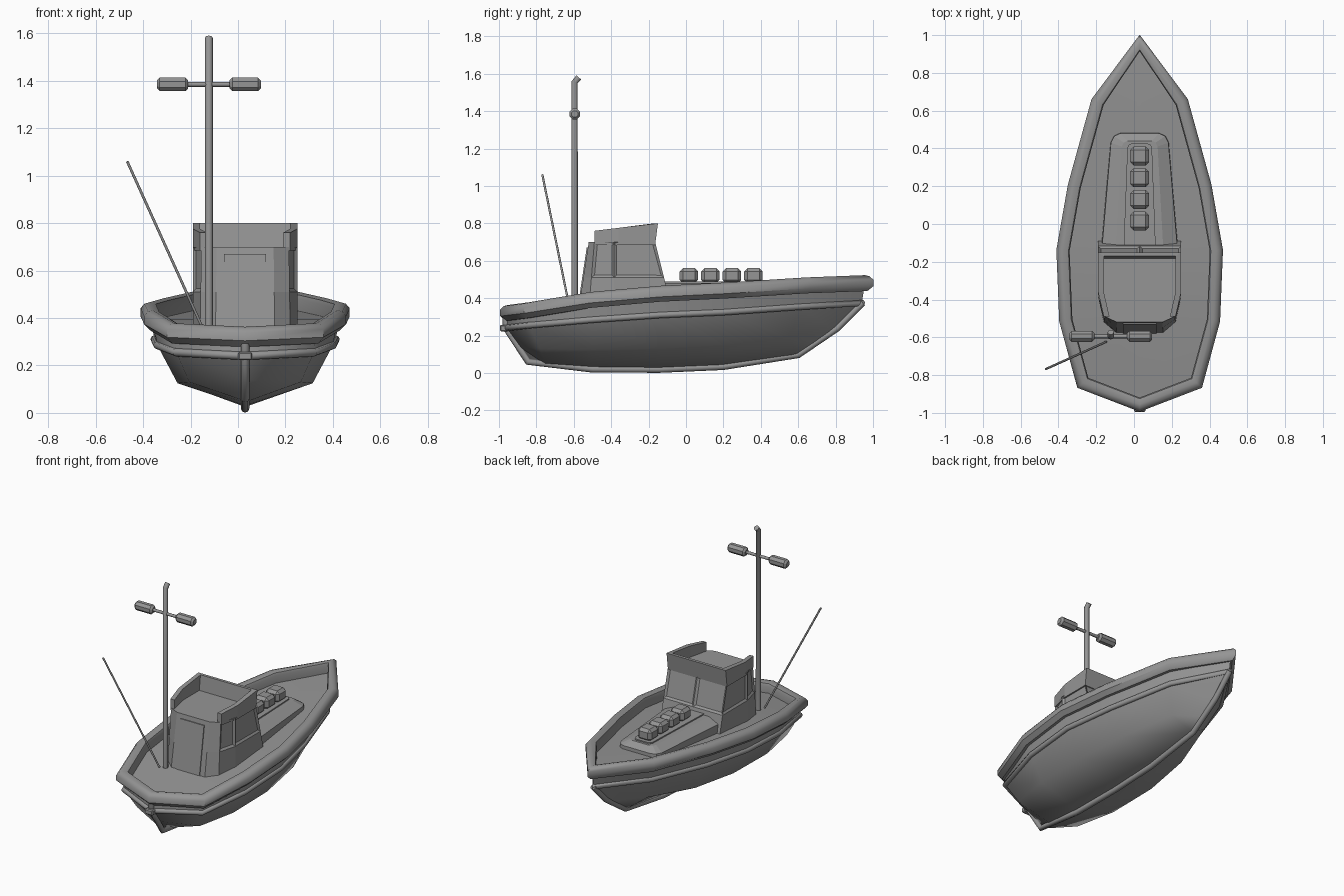
import bpy, bmesh, math
from mathutils import Vector, Matrix

if "Cube" in bpy.data.objects:
    bpy.data.objects.remove(bpy.data.objects["Cube"])

CX = 0.03  # hull centre line
grey = bpy.data.materials.new("plain grey")
grey.use_nodes = True
grey.diffuse_color = (0.3, 0.3, 0.3, 1)
grey.node_tree.nodes["Principled BSDF"].inputs["Base Color"].default_value = (0.3, 0.3, 0.3, 1)


def finish(name, bm, smooth=None):
    bmesh.ops.remove_doubles(bm, verts=bm.verts, dist=1e-4)
    bmesh.ops.recalc_face_normals(bm, faces=bm.faces)
    mesh = bpy.data.meshes.new(name)
    bm.to_mesh(mesh)
    bm.free()
    ob = bpy.data.objects.new(name, mesh)
    bpy.context.collection.objects.link(ob)
    mesh.materials.append(grey)
    if smooth:
        select(ob)
        bpy.ops.object.shade_smooth_by_angle(angle=math.radians(smooth))
    return ob


def select(ob):
    bpy.ops.object.select_all(action='DESELECT')
    ob.select_set(True)
    bpy.context.view_layer.objects.active = ob


def tube(name, points, radius, closed=False, sides=2):
    cu = bpy.data.curves.new(name, 'CURVE')
    cu.dimensions = '3D'
    cu.bevel_depth, cu.bevel_resolution, cu.use_fill_caps = radius, sides, True
    sp = cu.splines.new('POLY')
    sp.points.add(len(points) - 1)
    for p, co in zip(sp.points, points):
        p.co = (*co, 1)
    sp.use_cyclic_u = closed
    ob = bpy.data.objects.new(name, cu)
    bpy.context.collection.objects.link(ob)
    cu.materials.append(grey)
    select(ob)
    bpy.ops.object.convert(target='MESH')
    bpy.ops.object.shade_smooth_by_angle(angle=math.radians(50))


def ring(half):
    """Mirror (half width, y, z) points from stern to bow into a closed loop."""
    right = [Vector((CX + w, y, z)) for w, y, z in half]
    left = [Vector((CX - w, y, z)) for w, y, z in half[-2:0:-1]]
    return right + left


def loft(bm, rings, closed=True):
    rows = [[bm.verts.new(p) for p in r] for r in rings]
    n = len(rows[0])
    for a, b in zip(rows, rows[1:]):
        for i in range(n if closed else n - 1):
            j = (i + 1) % n
            bm.faces.new((a[i], a[j], b[j], b[i]))
    return rows


def box(name, lo, hi, bevel=0.0):
    bm = bmesh.new()
    lo, hi = Vector(lo), Vector(hi)
    bmesh.ops.create_cube(bm, size=1, matrix=Matrix.Translation((lo + hi) / 2) @ Matrix.Diagonal((*(hi - lo), 1)))
    if bevel:
        bmesh.ops.bevel(bm, geom=bm.edges[:], offset=bevel, segments=1, affect='EDGES')
    return finish(name, bm)


# Hull lines from stern to bow: half width, y, z
sheer = [(0, -.955, .32), (.30, -.84, .335), (.39, -.51, .39), (.405, -.14, .423),
         (.345, .20, .44), (.222, .645, .468), (0, .957, .48)]
waist = [(0, -.965, .24), (.29, -.84, .255), (.37, -.5, .285), (.382, -.14, .31),
         (.32, .2, .325), (.2, .62, .355), (0, .94, .375)]
chine = [(0, -.89, .14), (.235, -.78, .13), (.285, -.5, .125), (.285, -.14, .13),
         (.24, .2, .15), (.13, .55, .19), (0, .79, .225)]
keel_line = [(0, -.83, .05), (0, -.75, .045), (0, -.5, .03), (0, -.14, .025),
             (0, .2, .04), (0, .6, .095), (0, .7, .16)]

bm = bmesh.new()
loft(bm, [ring(r) for r in (sheer, waist)])
finish("bulwark", bm, 60)
bm = bmesh.new()
loft(bm, [ring(r) for r in (waist, chine, keel_line)])
bmesh.ops.dissolve_degenerate(bm, dist=1e-4, edges=bm.edges[:])
finish("hull", bm, 80)

# Deck as strips across the boat
bm = bmesh.new()
loft(bm, [[Vector((CX + s * w, y, z - .03)) for w, y, z in sheer] for s in (-1, 0, 1)], False)
finish("deck", bm, 30)

# Gunwale: rounded section swept round the sheer line
path = ring(sheer)
section = [(.036, -.016), (.036, .018), (.02, .037), (0, .043), (-.028, .036), (-.034, .02),
           (-.034, -.04), (.01, -.042)]
rows = []
for i, p in enumerate(path):
    d1 = (p - path[i - 1]).to_2d().normalized()
    d2 = (path[(i + 1) % len(path)] - p).to_2d().normalized()
    n1, n2 = Vector((d1.y, -d1.x)), Vector((d2.y, -d2.x))
    m = (n1 + n2).normalized()
    m *= min(1.25, 1 / m.dot(n1))
    rows.append([p + Vector((m.x * o, m.y * o, u)) for o, u in section])
bm = bmesh.new()
loft(bm, rows + [rows[0]])
finish("gunwale", bm, 42)

# Rub rail, keel bar and stern fitting
tube("rub_rail", ring(waist), .017, True)
keel = [(-.965, .33), (-.962, .24), (-.845, .06), (-.5, .02), (-.14, .019), (.2, .034), (.6, .097),
        (.81, .24), (.945, .375)]
tube("keel", [(CX, y, z) for y, z in keel], .018)
box("stern_fitting", (CX - .03, -.995, .222), (CX + .03, -.95, .257), .006)

# Wheelhouse: plan loops at three heights, windows inset in the upper band
low = [(0, -.075), (.22, -.075), (.22, -.385), (.19, -.52), (.125, -.575)]
high = [(0, -.165), (.22, -.165), (.22, -.385), (.185, -.49), (.12, -.52)]


def cabin_loop(z):
    t = (z - .34) / (.70 - .34)
    half = [(a[0] + (b[0] - a[0]) * t, a[1] + (b[1] - a[1]) * t) for a, b in zip(low, high)]
    return [Vector((CX + x, y, z)) for x, y in half] + [Vector((CX - x, y, z)) for x, y in half[:0:-1]]


bm = bmesh.new()
rows = loft(bm, [cabin_loop(z) for z in (.34, .51, .70)])
bm.faces.new(rows[-1])
bmesh.ops.recalc_face_normals(bm, faces=bm.faces)
panes = [f for f in bm.faces if f.calc_center_median().z > .55 and abs(f.normal.z) < .5 and f.normal.y > -.8]
bmesh.ops.inset_individual(bm, faces=panes, thickness=.02, depth=-.01)
finish("wheelhouse", bm)

# Door plate on the sloping back wall
bm = bmesh.new()
loft(bm, [[Vector((CX + x, y, z)) for x, y in ((-.088, b + .02), (-.088, b - .006), (.088, b - .006), (.088, b + .02))]
          for z, b in ((.35, -.573), (.67, -.525))])
bmesh.ops.holes_fill(bm, edges=bm.edges[:])
finish("door", bm)

# Raised roof screen, open at the back
bm = bmesh.new()
plan = [(.22, -.49, .76), (.22, -.36, .776), (.22, -.15, .80)]
outer = [(CX + s * w, y, z) for s, pts in ((1, plan), (-1, plan[::-1])) for w, y, z in pts]
rows = []
for x, y, z in outer:
    s = 1 if x > CX else -1
    front = y > -.2
    back = .03 if y < -.45 else 0
    foot = y - (.015 if front else 0)
    inset = .02 if front else 0
    xo = x - s * back
    rows.append([Vector((xo, foot, .685)), Vector((xo, y, z)), Vector((xo - s * .03, y - inset, z)),
                 Vector((xo - s * .03, foot - inset, .685))])
rows = loft(bm, rows)
bm.faces.new(rows[0])
bm.faces.new(rows[-1])
finish("roof_screen", bm)

# Trunk cabin with sloping upper face
def trunk_loop(w0, w1, y1, z, r):
    half = [(w0, -.13), (w1, y1 - r), (w1 - r * .35, y1 - r * .3), (w1 - r, y1)]
    return [Vector((CX + w, y, z)) for w, y in half] + [Vector((CX - w, y, z)) for w, y in half[::-1]]


bm = bmesh.new()
rows = loft(bm, [trunk_loop(.205, .158, .485, .36, .05), trunk_loop(.2, .152, .48, .45, .05),
                 trunk_loop(.125, .095, .44, .48, .03)])
bm.faces.new(rows[-1])
finish("trunk", bm)
bm = bmesh.new()
rows = loft(bm, [trunk_loop(.085, .065, .425, z, .02) for z in (.475, .488)])
bm.faces.new(rows[-1])
finish("trunk_plate", bm)

# Row of chamfered deck boxes
for i in range(4):
    y = .015 + i * .115
    box(f"deck_box_{i + 1}", (CX - .05, y - .05, .48), (CX + .05, y + .05, .56), .018)

# Mast with bent tip, cross arm, lamps and whip aerial
MX, MY = -.123, -.595
tube("mast", [(MX, MY, .35), (MX, MY, 1.555), (MX, MY + .022, 1.58)], .017)
tube("cross_arm", [(MX - .13, MY, 1.385), (MX + .13, MY, 1.385)], .01)
for side, name in ((-1, "right_lamp"), (1, "left_lamp")):
    bm = bmesh.new()
    turn = Matrix.Translation((MX + side * .153, MY, 1.385)) @ Matrix.Rotation(math.pi / 2, 4, 'Y')
    turn = turn @ Matrix.Rotation(math.pi / 8, 4, 'Z')
    bmesh.ops.create_cone(bm, cap_ends=True, segments=8, radius1=.031, radius2=.031, depth=.132, matrix=turn)
    rims = [e for e in bm.edges if abs(e.verts[0].co.x - e.verts[1].co.x) < .01]
    bmesh.ops.bevel(bm, geom=rims, offset=.012, segments=1, affect='EDGES')
    finish(name, bm)
tube("aerial", [(-.148, -.624, .355), (-.467, -.768, 1.06)], .006)
